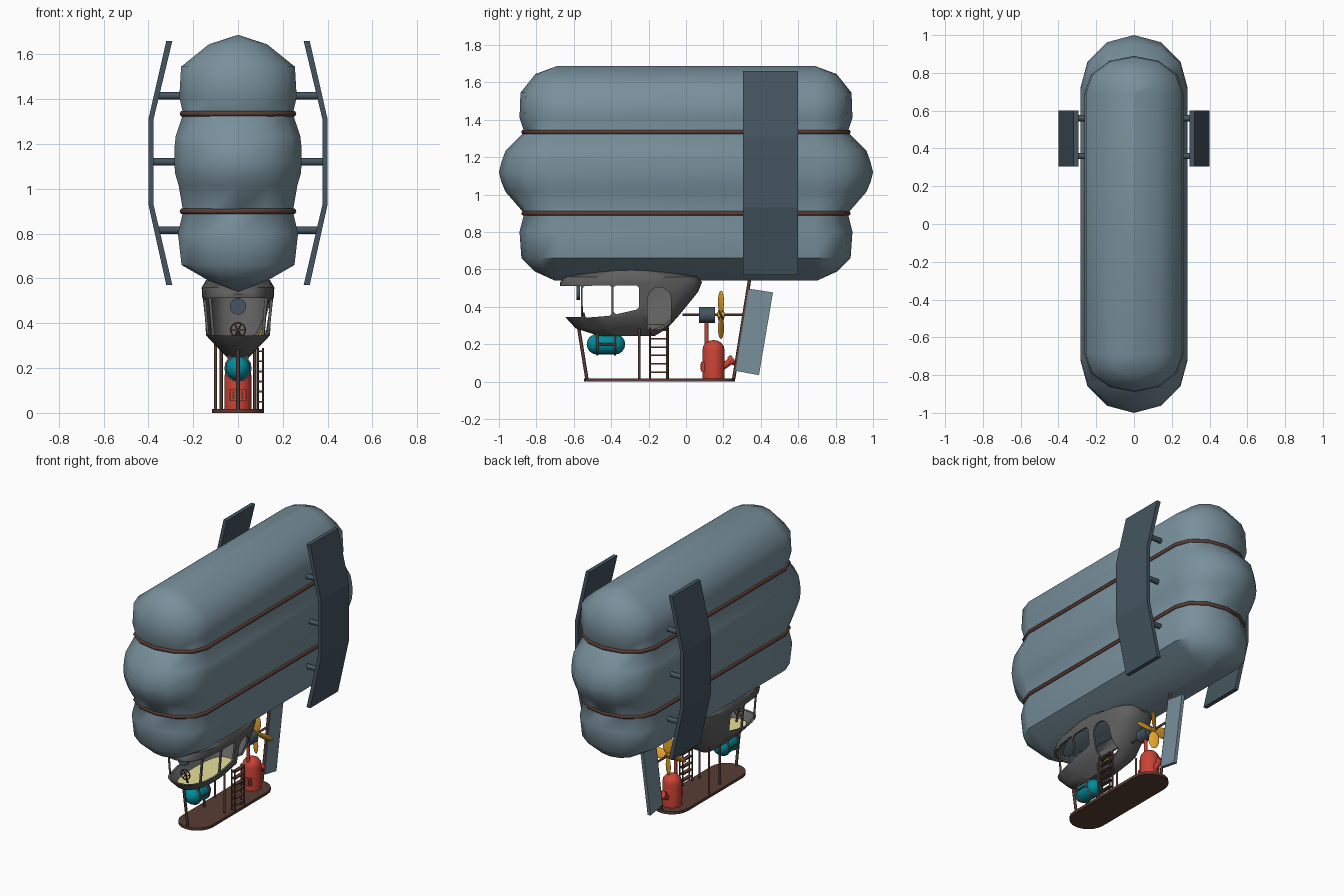
import bpy, bmesh, math
from mathutils import Vector, Matrix

if "Cube" in bpy.data.objects:
    bpy.data.objects.remove(bpy.data.objects["Cube"])


def mat(name, r, g, b):
    m = bpy.data.materials.new(name)
    m.diffuse_color = (r, g, b, 1)
    m.use_nodes = True
    m.node_tree.nodes["Principled BSDF"].inputs["Base Color"].default_value = m.diffuse_color
    return m


BALLOON = mat("blue_grey", .188, .279, .332)
SLATE = mat("dark_slate", .058, .09, .115)
GREY = mat("hull_grey", .115, .115, .115)
BROWN = mat("dark_brown", .10, .046, .034)
RED = mat("boiler_red", .60, .055, .036)
TEAL = mat("teal", .0, .26, .32)
YELLOW = mat("propeller_yellow", .85, .40, .03)
CREAM = mat("floor_cream", .9, .84, .36)


def finish(name, bm, m, angle=50):
    bmesh.ops.recalc_face_normals(bm, faces=bm.faces)
    me = bpy.data.meshes.new(name)
    bm.to_mesh(me)
    bm.free()
    ob = bpy.data.objects.new(name, me)
    bpy.context.collection.objects.link(ob)
    if m:
        me.materials.append(m)
    if angle:
        bpy.ops.object.select_all(action='DESELECT')
        ob.select_set(True)
        bpy.context.view_layer.objects.active = ob
        bpy.ops.object.shade_smooth_by_angle(angle=math.radians(angle))
    return ob


def loft(name, rings, m, angle=50):
    """Skin closed rings of equal point count and cap both ends."""
    bm = bmesh.new()
    vs = [[bm.verts.new(p) for p in r] for r in rings]
    n = len(rings[0])
    for a, b in zip(vs, vs[1:]):
        for i in range(n):
            j = (i + 1) % n
            bm.faces.new((a[i], a[j], b[j], b[i]))
    bm.faces.new(vs[0][::-1])
    bm.faces.new(vs[-1])
    bmesh.ops.remove_doubles(bm, verts=bm.verts, dist=.0015)
    return finish(name, bm, m, angle)


def stadium(z, w, yc, ry, seg=6):
    pts = []
    for s in (1, -1):
        for i in range(seg + 1):
            t = math.pi * i / seg
            pts.append((s * w * math.cos(t), s * (yc + ry * math.sin(t)), z))
    return pts


def rod(name, a, b, r, m, seg=8, r2=None):
    a, b = Vector(a), Vector(b)
    d = b - a
    bm = bmesh.new()
    M = Matrix.Translation((a + b) / 2) @ d.to_track_quat('Z', 'Y').to_matrix().to_4x4()
    bmesh.ops.create_cone(bm, cap_ends=True, segments=seg, radius1=r,
                          radius2=r if r2 is None else r2, depth=d.length, matrix=M)
    return finish(name, bm, m)


def box(name, lo, hi, m):
    lo, hi = Vector(lo), Vector(hi)
    bm = bmesh.new()
    bmesh.ops.create_cube(bm, size=1, matrix=Matrix.Translation((lo + hi) / 2) @ Matrix.Diagonal((*(hi - lo), 1)))
    return finish(name, bm, m, 0)


def prism_x(name, outline, x0, x1, m):
    """Extrude a (y, z) outline along x."""
    return loft(name, [[(x, y, z) for y, z in outline] for x in (x0, x1)], m, 0)


def torus(name, path, r, m, closed=True):
    cu = bpy.data.curves.new(name, 'CURVE')
    cu.dimensions = '3D'
    cu.bevel_depth = r
    cu.bevel_resolution = 1
    sp = cu.splines.new('POLY')
    sp.points.add(len(path) - 1)
    for p, q in zip(sp.points, path):
        p.co = (*q, 1)
    sp.use_cyclic_u = closed
    cu.materials.append(m)
    ob = bpy.data.objects.new(name, cu)
    bpy.context.collection.objects.link(ob)
    return ob


def circle(c, r, n, axis='y'):
    c = Vector(c)
    out = []
    for i in range(n):
        t = 2 * math.pi * i / n
        u, v = r * math.cos(t), r * math.sin(t)
        out.append(c + Vector((u, 0, v) if axis == 'y' else (u, v, 0)))
    return out


# Three-lobed balloon: z, half width, end centre, end radius
profile = [(.54, .001, .70, .001), (.59, .13, .70, .11), (.66, .252, .69, .19), (.80, .268, .69, .20),
           (.90, .245, .69, .175), (1.015, .265, .72, .245), (1.07, .281, .72, .268), (1.12, .284, .72, .28),
           (1.18, .284, .72, .265), (1.235, .278, .72, .245), (1.335, .245, .69, .175),
           (1.41, .262, .69, .20), (1.545, .254, .69, .195), (1.645, .13, .69, .115), (1.687, .001, .69, .001)]
loft("balloon", [stadium(*p) for p in profile], BALLOON)
for z, n in ((.90, "lower"), (1.335, "upper")):
    torus(n + "_rope", stadium(z, .248, .69, .178), .013, BROWN)

# Bent side fins with struts
fin = [(.32, .57), (.40, .93), (.40, 1.31), (.32, 1.66), (.293, 1.66), (.377, 1.31), (.377, .93), (.293, .57)]
for s, n in ((1, "right"), (-1, "left")):
    bm = bmesh.new()
    cols = [[bm.verts.new((s * x, y, z)) for x, z in fin] for y in (.305, .60)]
    for i in range(8):
        j = (i + 1) % 8
        bm.faces.new((cols[0][i], cols[0][j], cols[1][j], cols[1][i]))
    for c in cols:
        for k in range(3):
            bm.faces.new((c[k], c[k + 1], c[6 - k], c[7 - k]))
    finish(n + "_fin", bm, SLATE, 0)
    for z, x in ((1.415, .37), (1.12, .385), (.815, .36)):
        for y in (.36, .56):
            rod(n + "_fin_strut", (s * .23, y, z), (s * x, y, z), .017, SLATE)


# Cabin hull: hollow shell with cut openings
def hull_ring(z, y0, y1, w, n=24):
    pts = []
    for i in range(n):
        t = 2 * math.pi * i / n
        c, s = math.cos(t), math.sin(t)
        pts.append((w * math.copysign(abs(c) ** .65, c), (y0 + y1) / 2 + (y1 - y0) / 2 * math.copysign(abs(s) ** .8, s), z))
    return pts


cabin = loft("cabin", [hull_ring(*r) for r in (
    (.243, -.46, -.17, .045), (.285, -.59, -.10, .085), (.345, -.645, -.045, .142), (.48, -.668, .065, .155),
    (.53, -.675, .085, .161), (.56, -.65, .07, .162), (.597, -.47, -.12, .14))], GREY, 40)
arch = [(-.08, .28), (-.205, .28)] + [(-.1425 - .0625 * math.cos(math.pi * i / 8), .443 + .0625 * math.sin(math.pi * i / 8)) for i in range(9)]
win1 = [(-.553, .352), (-.535, .342), (-.41, .352), (-.397, .365), (-.397, .505), (-.41, .515), (-.54, .512), (-.553, .50)]
win2 = [(-.387, .372), (-.375, .36), (-.265, .385), (-.25, .40), (-.25, .50), (-.265, .515), (-.375, .515), (-.387, .505)]
front = [(-.9, .345), (-.561, .345), (-.561, .512), (-.9, .512)]
cutters = [prism_x("cut_door", arch, .05, .3, None)]
cutters += [prism_x("cut_window", o, -.3, .3, None) for o in (win1, win2, front)]
sol = cabin.modifiers.new("shell", 'SOLIDIFY')
sol.thickness, sol.offset = .012, -1
for c in cutters:
    b = cabin.modifiers.new("cut", 'BOOLEAN')
    b.operation, b.solver, b.object = 'DIFFERENCE', 'EXACT', c
bpy.context.view_layer.update()
baked = bpy.data.meshes.new_from_object(cabin.evaluated_get(bpy.context.evaluated_depsgraph_get()))
cabin.modifiers.clear()
cabin.data = baked
for c in cutters:
    bpy.data.objects.remove(c)
loft("cabin_floor", [hull_ring(.302, -.58, -.10, .092), hull_ring(.308, -.58, -.10, .094)], CREAM, 0)

# Controls: steering wheel and round gauge
torus("steering_wheel", circle((0, -.556, .37), .033, 16), .004, BROWN)
for i in range(3):
    t = math.pi * i / 3
    d = Vector((math.cos(t), 0, math.sin(t))) * .033
    rod("wheel_spoke", Vector((0, -.556, .37)) - d, Vector((0, -.556, .37)) + d, .003, BROWN, 6)
rod("wheel_column", (0, -.55, .37), (0, -.53, .30), .006, BROWN)
rod("gauge", (0, -.585, .475), (0, -.567, .475), .037, SLATE, 16)
rod("gauge_bracket", (0, -.575, .50), (0, -.555, .57), .006, SLATE)

# Base platform and posts
loft("platform", [stadium(z, .115, .288, .115, 10) for z in (0, .018)], BROWN, 40).location.y = -.142
rod("front_post", (0, -.53, .015), (0, -.575, .295), .009, BROWN)
for x in (-.075, .075):
    rod("middle_post", (x, -.25, .015), (x, -.25, .30), .007, BROWN)
rod("side_post", (-.1, -.10, .015), (-.1, -.10, .32), .007, BROWN)
rod("rudder_post", (0, .255, .015), (0, .342, .56), .009, BROWN)

# Ladder
for y in (-.193, -.095):
    for x in (.09, .112):
        rod("ladder_rail", (x, y, .015), (x, y, .29), .005, BROWN, 6)
for i in range(6):
    z = .05 + .045 * i
    box("ladder_rung", (.088, -.193, z - .004), (.114, -.095, z + .004), BROWN)


# Revolved bodies: profile of (radius, height)
def lathe(name, prof, M, m, n=16):
    return loft(name, [[M @ Vector((max(r, .0005) * math.cos(2 * math.pi * i / n), max(r, .0005) * math.sin(2 * math.pi * i / n), h))
                        for i in range(n)] for r, h in prof], m)


# Hanging tank with straps
cap = [(.055 * math.sin(math.pi * i / 8), .055 * math.cos(math.pi * i / 8)) for i in range(5)]
prof = [(r, .048 + h) for r, h in cap] + [(r, -.048 - h) for r, h in cap[::-1]]
lathe("tank", prof, Matrix.Translation((0, -.428, .2)) @ Matrix.Rotation(math.pi / 2, 4, 'X'), TEAL)
for y in (-.475, -.38):
    torus("tank_strap", circle((0, y, .2), .056, 16), .006, GREY)
    for x in (-.04, .04):
        rod("strap_hanger", (x, y, .23), (x, y, .285), .006, GREY)
for x in (-.056, .056):
    rod("strap_link", (x, -.475, .2), (x, -.38, .2), .006, BROWN, 6)

# Boiler, pipe, spout and firebox door
lathe("boiler", [(.06, .015), (.06, .165), (.055, .19), (.04, .21), (.02, .22), (0, .222)],
      Matrix.Translation((0, .147, 0)), RED)
rod("boiler_pipe", (0, .11, .19), (0, .11, .33), .011, RED)
rod("boiler_spout", (0, .19, .075), (0, .245, .115), .018, RED, 12)
rod("spout_rim", (0, .235, .108), (0, .255, .122), .026, RED, 12)
box("firebox_door", (-.035, .08, .055), (.035, .10, .105), RED)
for i in range(3):
    box("firebox_bar", (-.024 + .02 * i, .077, .062), (-.016 + .02 * i, .081, .098), BROWN)

# Motor, shaft and propeller
rod("motor", (0, .07, .357), (0, .155, .357), .043, SLATE, 12)
rod("shaft", (0, -.02, .357), (0, .305, .357), .007, BROWN)
rod("propeller_hub", (0, .168, .357), (0, .205, .357), .016, YELLOW, 12)
for i in range(4):
    bm = bmesh.new()
    M = (Matrix.Translation((0, .187, .357)) @ Matrix.Rotation(math.pi / 2 * i, 4, 'Y') @ Matrix.Translation((0, 0, .07))
         @ Matrix.Rotation(math.radians(28), 4, 'Z') @ Matrix.Diagonal((.033, .006, .06, 1)))
    bmesh.ops.create_uvsphere(bm, u_segments=12, v_segments=8, radius=1, matrix=M)
    finish("propeller_blade", bm, YELLOW)

# Rudder
prism_x("rudder", [(.335, .497), (.465, .477), (.39, .035), (.265, .058)], -.011, .011, BALLOON)
